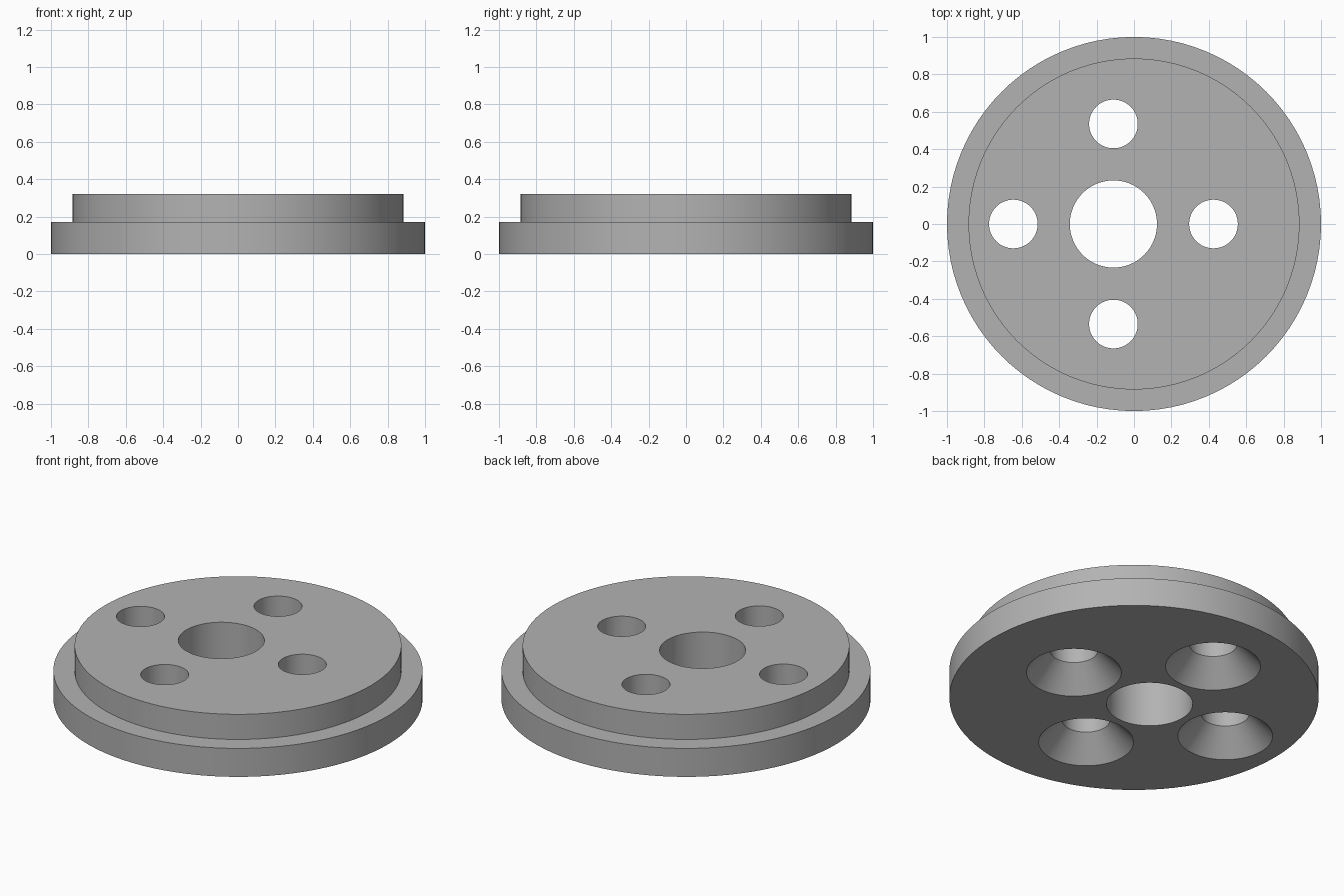
import bpy, bmesh, math

SEGMENTS = 96
HOLE_X = -0.11          # the hole pattern sits off the disc's axis
HOLE_RING = 0.535
HOLE_R, SINK_R, SINK_DEPTH = 0.13, 0.257, 0.137
STEP_Z, TOP_Z = 0.17, 0.32

cube = bpy.data.objects.get("Cube")
if cube:
    bpy.data.objects.remove(cube, do_unlink=True)

grey = bpy.data.materials.new("plain grey")
grey.use_nodes = True
colour = (0.45, 0.45, 0.45, 1)
grey.diffuse_color = colour
grey.node_tree.nodes["Principled BSDF"].inputs["Base Color"].default_value = colour


def turned(name, profile, centre=(0, 0)):
    """Closed solid of revolution from (radius, z) points, bottom to top."""
    bm = bmesh.new()
    rings = []
    for r, z in profile:
        rings.append([bm.verts.new((centre[0] + r * math.cos(a), centre[1] + r * math.sin(a), z))
                      for a in (math.tau * i / SEGMENTS for i in range(SEGMENTS))])
    for low, high in zip(rings, rings[1:]):
        for i in range(SEGMENTS):
            j = (i + 1) % SEGMENTS
            bm.faces.new((low[i], low[j], high[j], high[i]))
    bm.faces.new(rings[0][::-1])
    bm.faces.new(rings[-1])
    mesh = bpy.data.meshes.new(name)
    bm.to_mesh(mesh)
    bm.free()
    mesh.materials.append(grey)
    obj = bpy.data.objects.new(name, mesh)
    bpy.context.collection.objects.link(obj)
    return obj


# Stepped disc: wide flange below, raised plate above
disc = turned("stepped_disc", [(1, 0), (1, STEP_Z), (0.885, STEP_Z), (0.885, TOP_Z)])

# Cutters: straight centre bore and four bolt holes countersunk from below
extra = 0.1
slope = (SINK_R - HOLE_R) / SINK_DEPTH
bolt = [(SINK_R + slope * extra, -extra), (HOLE_R, SINK_DEPTH), (HOLE_R, TOP_Z + extra)]
cutters = [turned("centre_bore_cutter", [(0.233, -extra), (0.233, TOP_Z + extra)], (HOLE_X, 0))]
for k in range(4):
    a = k * math.pi / 2
    cutters.append(turned("bolt_hole_cutter", bolt,
                          (HOLE_X + HOLE_RING * math.cos(a), HOLE_RING * math.sin(a))))

# Cut the holes, then discard the cutters
bpy.ops.object.select_all(action='DESELECT')
bpy.context.view_layer.objects.active = disc
disc.select_set(True)
for cutter in cutters:
    cutter.hide_render = True
    mod = disc.modifiers.new("hole", 'BOOLEAN')
    mod.operation = 'DIFFERENCE'
    mod.solver = 'EXACT'
    mod.object = cutter
    bpy.ops.object.modifier_apply(modifier=mod.name)
    bpy.data.objects.remove(cutter, do_unlink=True)

bpy.ops.object.shade_smooth_by_angle(angle=math.radians(30))
